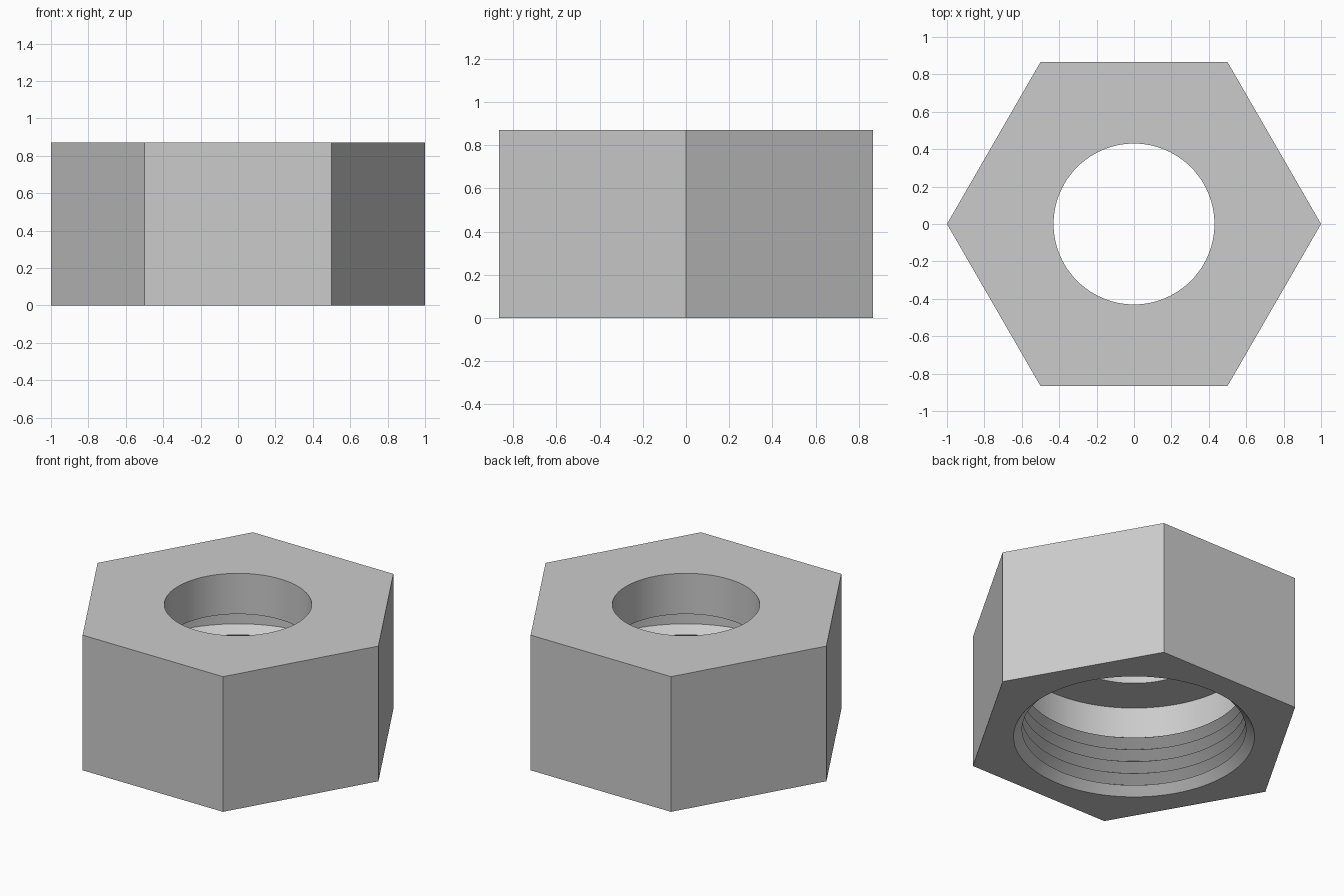
import bpy, bmesh, math

if "Cube" in bpy.data.objects:
    bpy.data.objects.remove(bpy.data.objects["Cube"], do_unlink=True)

SEGMENTS = 96          # multiple of six, so the hexagon corners are exact
HEIGHT = 0.87
BORE = 0.43            # plain hole through the top
CREST, ROOT = 0.653, 0.72
PITCH = 0.08

steel = bpy.data.materials.new("grey steel")
steel.use_nodes = True
grey = (0.6, 0.6, 0.6, 1)
steel.diffuse_color = grey
steel.node_tree.nodes["Principled BSDF"].inputs["Base Color"].default_value = grey


def hexagon(angle):
    """Distance from centre to the side of a hexagon with corners at radius 1."""
    side = math.pi / 3
    return math.cos(side / 2) / math.cos(angle % side - side / 2)


def ring(bm, radius, z):
    verts = []
    for i in range(SEGMENTS):
        a = 2 * math.pi * i / SEGMENTS
        r = hexagon(a) if radius is None else radius
        verts.append(bm.verts.new((r * math.cos(a), r * math.sin(a), z)))
    return verts


# Section of the nut: hexagon outside (None), then up through the threaded socket
section = [(None, HEIGHT), (None, 0), (0.703, 0)]
for turn in range(5):
    z = 0.05 + turn * PITCH
    section += [(CREST, z), (ROOT, z + PITCH / 2)]
# Undercut chamber, shoulder and plain bore
section += [(ROOT, 0.608), (BORE, 0.608), (BORE, HEIGHT)]

bm = bmesh.new()
rings = [ring(bm, r, z) for r, z in section]
for k, low in enumerate(rings):
    high = rings[(k + 1) % len(rings)]
    for i in range(SEGMENTS):
        j = (i + 1) % SEGMENTS
        bm.faces.new((low[i], low[j], high[j], high[i]))
# Merge the flat strips into single clean sides
bmesh.ops.recalc_face_normals(bm, faces=bm.faces)

mesh = bpy.data.meshes.new("hex_nut")
bm.to_mesh(mesh)
bm.free()
mesh.materials.append(steel)
nut = bpy.data.objects.new("hex_nut", mesh)
bpy.context.collection.objects.link(nut)

bpy.ops.object.select_all(action="DESELECT")
nut.select_set(True)
bpy.context.view_layer.objects.active = nut
bpy.ops.object.shade_smooth_by_angle(angle=math.radians(30))
